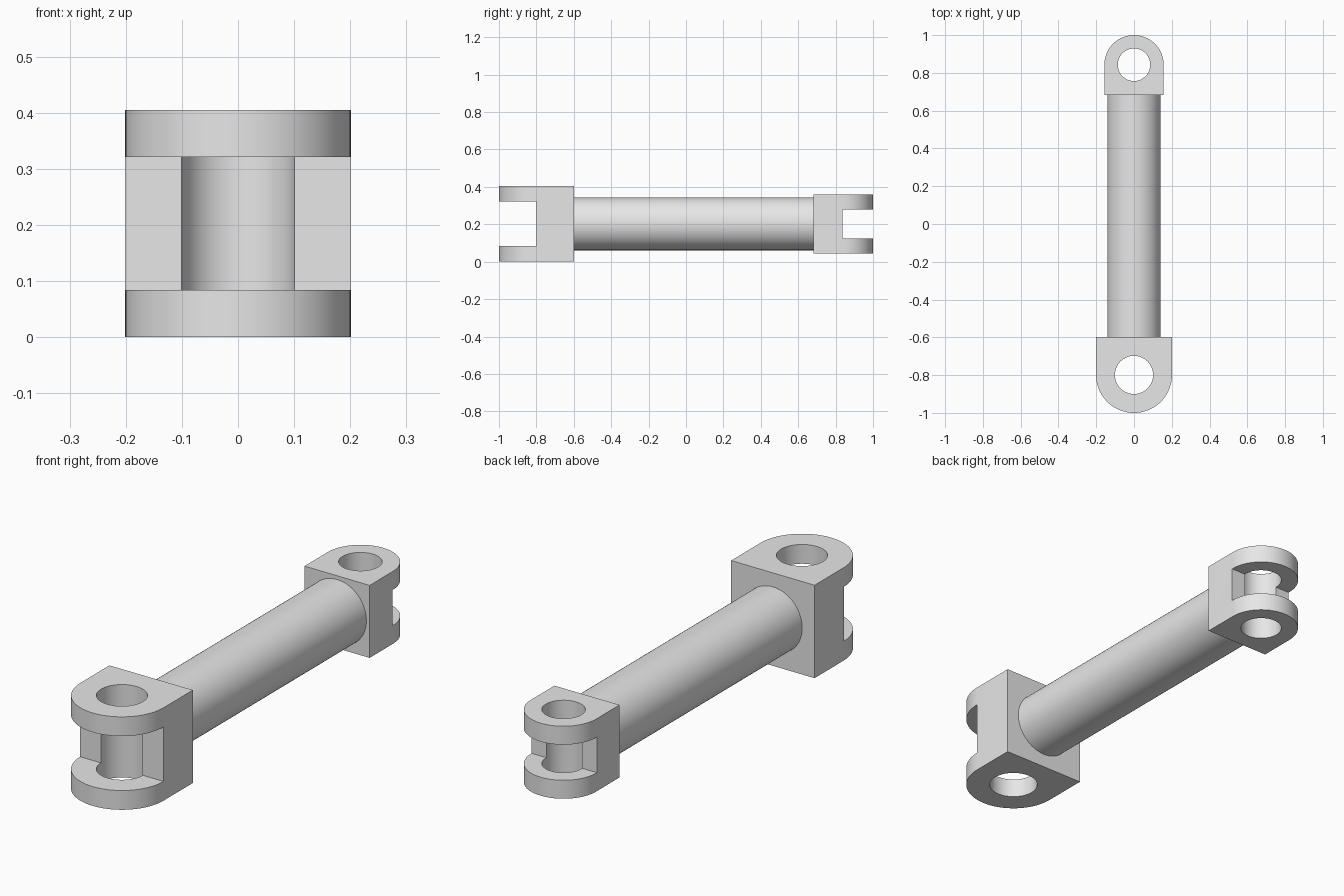
import bpy
import bmesh
import math

if "Cube" in bpy.data.objects:
    bpy.data.objects.remove(bpy.data.objects["Cube"], do_unlink=True)

grey = bpy.data.materials.new("light grey")
grey.use_nodes = True
grey.diffuse_color = (0.8, 0.8, 0.8, 1)
grey.node_tree.nodes["Principled BSDF"].inputs["Base Color"].default_value = (0.8, 0.8, 0.8, 1)

AXIS_Z = 0.2025  # height of the rod axis


def prism(name, points, z0, z1):
    """Extrude a flat outline in x, y from z0 up to z1."""
    bm = bmesh.new()
    face = bm.faces.new([bm.verts.new((x, y, z0)) for x, y in points])
    top = bmesh.ops.extrude_face_region(bm, geom=[face])["geom"]
    bmesh.ops.translate(bm, vec=(0, 0, z1 - z0),
                        verts=[v for v in top if isinstance(v, bmesh.types.BMVert)])
    bmesh.ops.recalc_face_normals(bm, faces=bm.faces)
    mesh = bpy.data.meshes.new(name)
    bm.to_mesh(mesh)
    bm.free()
    obj = bpy.data.objects.new(name, mesh)
    bpy.context.collection.objects.link(obj)
    return obj


def arc(cy, radius, start, end, steps):
    angles = [start + (end - start) * i / steps for i in range(steps + 1)]
    return [(radius * math.cos(a), cy + radius * math.sin(a)) for a in angles]


def select(obj):
    bpy.ops.object.select_all(action="DESELECT")
    obj.select_set(True)
    bpy.context.view_layer.objects.active = obj


def finish(obj):
    obj.data.materials.clear()
    obj.data.materials.append(grey)
    select(obj)
    bpy.ops.object.shade_smooth_by_angle(angle=math.radians(30))


def clevis(name, side, centre, radius, base, height, hole, slot, slot_back):
    """Fork end: rounded block, pin hole through z, slot open at the round end."""
    # Rounded block
    outline = arc(centre, radius, 0, side * math.pi, 48)
    outline += [(-radius, base), (radius, base)]
    obj = prism(name, outline, AXIS_Z - height / 2, AXIS_Z + height / 2)
    # Pin hole and slot cutters
    pin = prism("pin_cutter", arc(centre, hole, 0, math.tau, 64)[:-1], -0.2, 0.6)
    far = side * 1.2
    gap = prism("slot_cutter", [(-0.4, slot_back), (0.4, slot_back), (0.4, far), (-0.4, far)],
                AXIS_Z - slot / 2, AXIS_Z + slot / 2)
    for cutter in (gap, pin):
        cutter.hide_render = True
        select(obj)
        mod = obj.modifiers.new("cut", "BOOLEAN")
        mod.operation = "DIFFERENCE"
        mod.solver = "EXACT"
        mod.object = cutter
        bpy.ops.object.modifier_apply(modifier=mod.name)
        bpy.data.objects.remove(cutter, do_unlink=True)
    finish(obj)


# Large fork at the front, small fork at the back
clevis("front_clevis", -1, -0.799, 0.201, -0.598, 0.405, 0.101, 0.237, -0.80)
clevis("back_clevis", 1, 0.843, 0.157, 0.682, 0.316, 0.086, 0.155, 0.838)

# Round rod between the forks, sunk slightly into each
y0, y1 = -0.62, 0.70
bpy.ops.mesh.primitive_cylinder_add(vertices=96, radius=0.1415, depth=y1 - y0,
                                    location=(0, (y0 + y1) / 2, AXIS_Z),
                                    rotation=(math.pi / 2, 0, 0))
rod = bpy.context.object
rod.name = "rod"
finish(rod)
